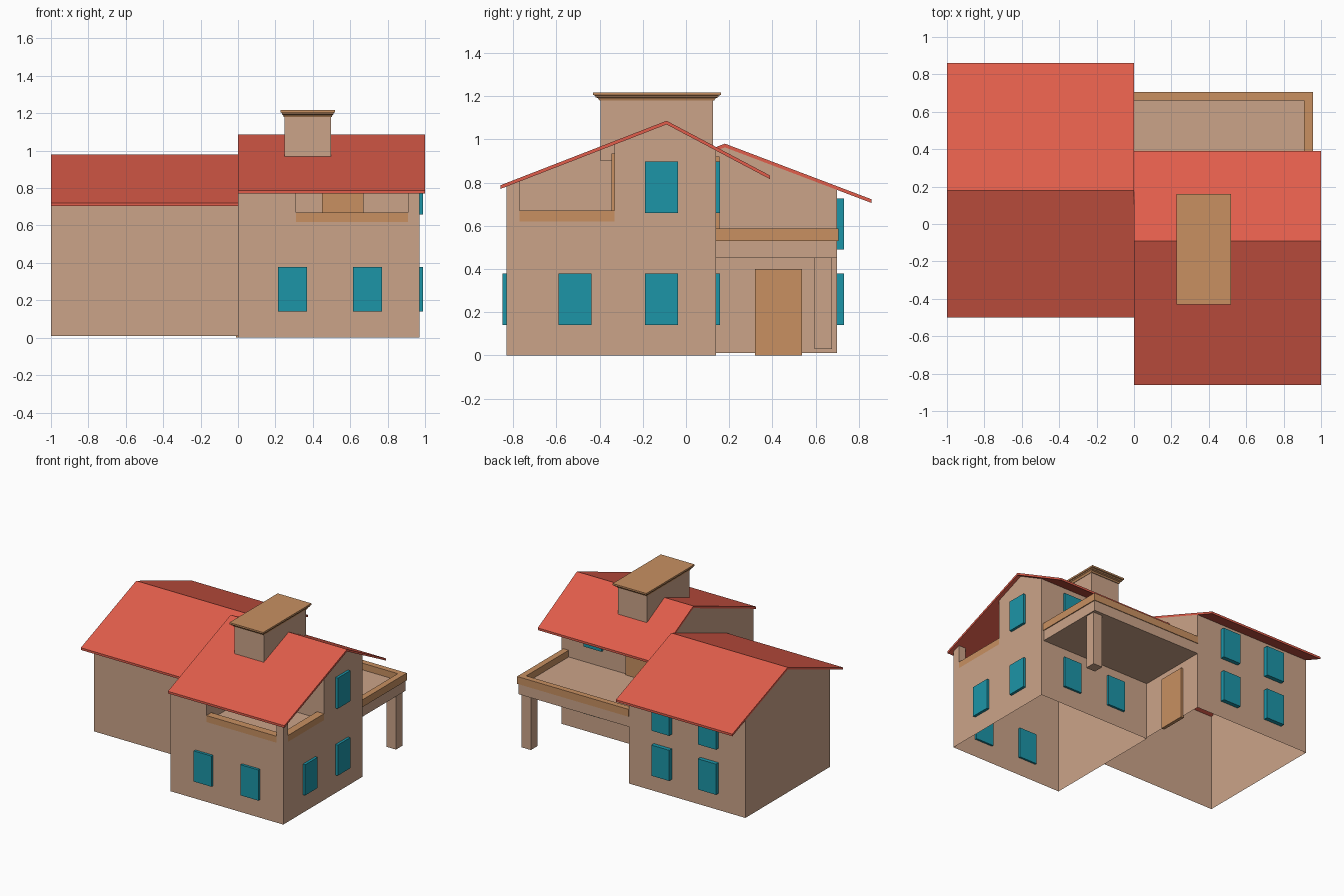
import bpy, bmesh

if "Cube" in bpy.data.objects:
    bpy.data.objects.remove(bpy.data.objects["Cube"])


def material(name, rgb):
    m = bpy.data.materials.new(name)
    m.diffuse_color = (*rgb, 1)
    m.use_nodes = True
    m.node_tree.nodes["Principled BSDF"].inputs["Base Color"].default_value = m.diffuse_color
    return m


WALL = material("plaster", (0.60, 0.37, 0.25))
ROOF = material("roof_red", (0.75, 0.11, 0.07))
TRIM = material("wood_trim", (0.58, 0.28, 0.12))
GLASS = material("teal_glass", (0.012, 0.30, 0.39))


def mesh_object(name, polys, mat):
    """Flat polygons welded into one object."""
    bm = bmesh.new()
    for p in polys:
        bm.faces.new([bm.verts.new(v) for v in p])
    bmesh.ops.remove_doubles(bm, verts=bm.verts, dist=1e-4)
    bmesh.ops.recalc_face_normals(bm, faces=bm.faces)
    me = bpy.data.meshes.new(name)
    bm.to_mesh(me)
    bm.free()
    me.materials.append(mat)
    ob = bpy.data.objects.new(name, me)
    bpy.context.collection.objects.link(ob)
    return ob


def prism(name, prof, x0, x1, mat):
    """Extrude a y-z profile along x."""
    a = [(x0, y, z) for y, z in prof]
    b = [(x1, y, z) for y, z in prof]
    n = len(prof)
    sides = [(a[i], a[(i + 1) % n], b[(i + 1) % n], b[i]) for i in range(n)]
    return mesh_object(name, [a, b] + sides, mat)


def box(name, x, y, z, mat):
    return prism(name, [(y[0], z[0]), (y[1], z[0]), (y[1], z[1]), (y[0], z[1])], *x, mat)


def px(x, pts):
    return [(x, y, z) for y, z in pts]


def py(y, pts):
    return [(x, y, z) for x, z in pts]


# Roofs: thin two-slope slabs
T = 0.017


def gable_roof(name, pts, x0, x1):
    prism(name, pts + [(y, z - T) for y, z in reversed(pts)], x0, x1, ROOF)


R = [(-0.86, 0.787), (-0.09, 1.086), (0.39, 0.832)]
L = [(-0.50, 0.72), (0.18, 0.98), (0.86, 0.722)]
gable_roof("right_roof", R, 0, 1)
gable_roof("left_roof", L, -1, 0)


def under(roof, y):
    """Height of the roof underside at y."""
    (y0, z0), (y1, z1) = roof[:2] if y <= roof[1][0] else roof[1:]
    return z0 + (z1 - z0) * (y - y0) / (y1 - y0) - T


def ur(y):
    return under(R, y)


def ul(y):
    return under(L, y)


# Right wing: open-bottomed walls with a recessed front terrace
F, B, W = -0.83, 0.14, 0.97
RX, RY, FL = 0.31, -0.33, 0.62
mesh_object("right_wing_walls", [
    py(F, [(0, 0), (W, 0), (W, FL), (RX, FL), (RX, ur(F)), (0, ur(F))]),
    px(W, [(F, 0), (B, 0), (B, ur(B)), (-0.09, ur(-0.09)), (RY, ur(RY)), (RY, FL), (F, FL)]),
    py(B, [(0, 0), (W, 0), (W, ur(B)), (0, ur(B))]),
    px(0, [(F, 0), (B, 0), (B, ur(B)), (-0.09, ur(-0.09)), (F, ur(F))]),
], WALL)
mesh_object("front_terrace_recess", [
    px(RX, [(F, FL), (RY, FL), (RY, ur(RY)), (F, ur(F))]),
    py(RY, [(RX, FL), (W, FL), (W, ur(RY)), (RX, ur(RY))]),
    [(RX, F, FL), (W, F, FL), (W, RY, FL), (RX, RY, FL)],
], WALL)
prism("front_terrace_pillar", [(F, FL), (-0.77, FL), (-0.77, ur(-0.77)), (F, ur(F))], 0.91, W, WALL)
box("front_parapet", (RX, 0.91), (F, -0.77), (FL, 0.67), TRIM)
box("side_parapet", (0.91, W), (-0.77, RY), (FL, 0.67), TRIM)

# Left wing: open-bottomed walls
LF, LB, Z0 = -0.34, 0.70, 0.01
gable = [(LF, Z0), (LB, Z0), (LB, ul(LB)), (0.18, ul(0.18)), (LF, ul(LF))]
mesh_object("left_wing_walls", [
    px(-1, gable), px(0, gable),
    py(LF, [(-1, Z0), (0, Z0), (0, ul(LF)), (-1, ul(LF))]),
    py(LB, [(-1, Z0), (0, Z0), (0, ul(LB)), (-1, ul(LB))]),
], WALL)

# Rear terrace: slab, low parapet and corner post
box("rear_terrace_slab", (0, 0.95), (B, 0.70), (0.45, 0.535), WALL)
box("rear_parapet_back", (0, 0.957), (0.66, 0.705), (0.53, 0.587), TRIM)
box("rear_parapet_side", (0.91, 0.957), (B, 0.66), (0.53, 0.587), TRIM)
box("rear_terrace_post", (0.86, 0.94), (0.595, 0.675), (0.03, 0.45), WALL)

# Windows
LOW, HIGH, MID = (0.14, 0.378), (0.66, 0.898), (0.49, 0.725)
XS = [(0.215, 0.368), (0.615, 0.77)]
for x in XS:
    box("front_window", x, (-0.85, -0.815), LOW, GLASS)
    box("rear_window", x, (0.125, 0.157), LOW, GLASS)
    for z in (LOW, MID):
        box("left_wing_window", (-x[1], -x[0]), (0.69, 0.732), z, GLASS)
box("rear_upper_window", XS[1], (0.125, 0.157), HIGH, GLASS)
for y, z in [((-0.59, -0.437), LOW), ((-0.19, -0.037), LOW), ((-0.19, -0.037), HIGH)]:
    box("side_window", (0.955, 0.99), y, z, GLASS)

# Doors
box("ground_door", (-0.01, 0.015), (0.32, 0.537), (0, 0.40), TRIM)
box("front_terrace_door", (0.45, 0.67), (-0.345, -0.32), (0.535, 0.935), TRIM)
box("rear_terrace_door", (0.19, 0.41), (0.13, 0.155), (0.52, 0.92), TRIM)

# Chimney with stepped, flared cap
CX, CY, HX, HY = 0.373, -0.135, 0.125, 0.26
box("chimney", (CX - HX, CX + HX), (CY - HY, CY + HY), (0.90, 1.19), WALL)


def ring(e, z):
    return [(CX + sx * (HX + e * 0.55), CY + sy * (HY + e), z)
            for sx, sy in ((-1, -1), (1, -1), (1, 1), (-1, 1))]


rings = [ring(0.006, 1.18), ring(0.012, 1.19), ring(0.024, 1.195), ring(0.026, 1.203),
         ring(0.036, 1.205), ring(0.036, 1.218)]
cap = [rings[0], rings[-1]]
for a, b in zip(rings, rings[1:]):
    cap += [(a[i], a[(i + 1) % 4], b[(i + 1) % 4], b[i]) for i in range(4)]
mesh_object("chimney_cap", cap, TRIM)
